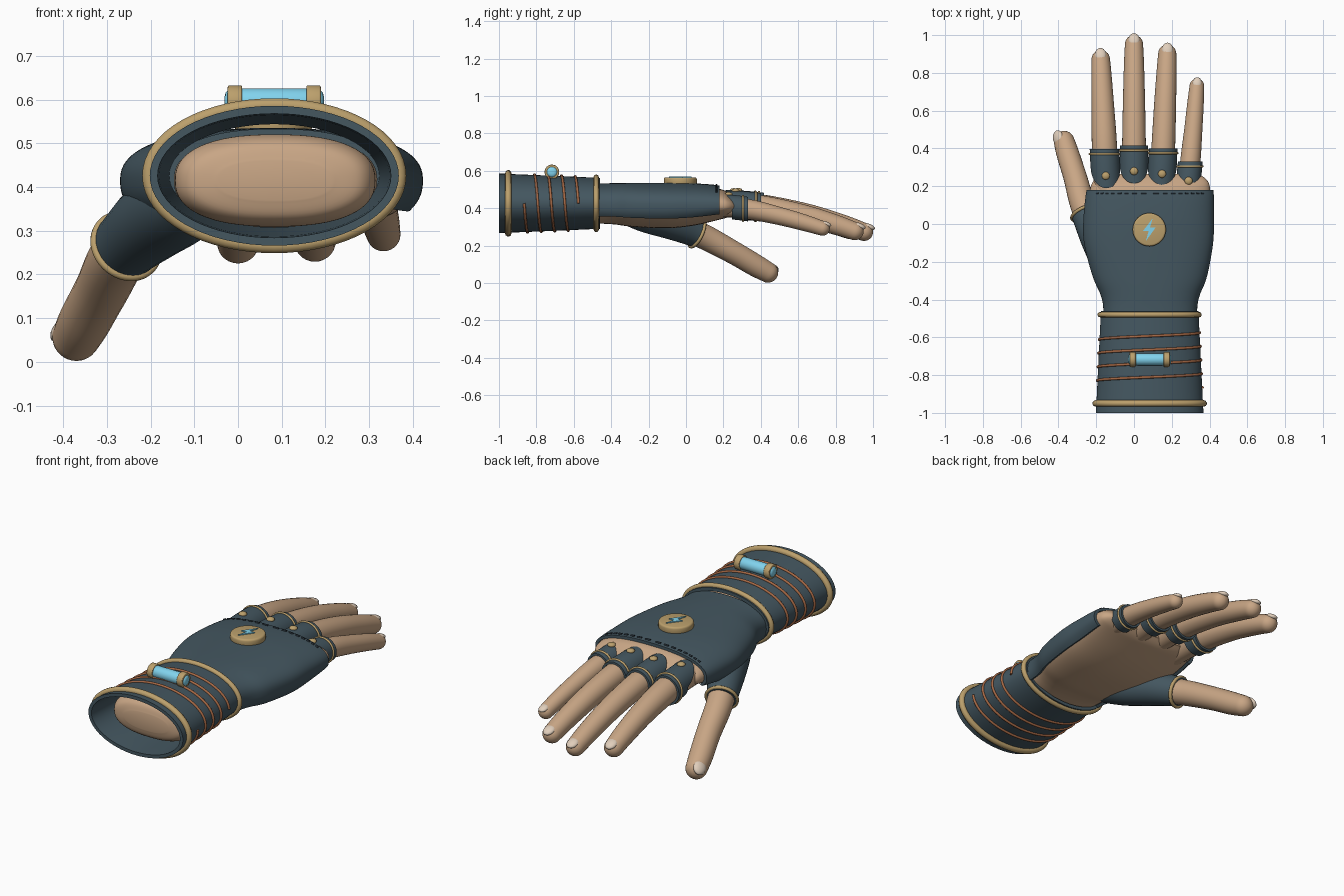
import bpy, bmesh, math
from mathutils import Vector, Matrix

if "Cube" in bpy.data.objects:
    bpy.data.objects.remove(bpy.data.objects["Cube"])
V = Vector

def material(name, c):
    m = bpy.data.materials.new(name)
    m.diffuse_color = (*c, 1)
    m.use_nodes = True
    m.node_tree.nodes["Principled BSDF"].inputs["Base Color"].default_value = m.diffuse_color
    return m

SKIN = material("skin", (.58, .38, .235))
CLOTH = material("slate_cloth", (.058, .095, .118))
BRASS = material("brass", (.50, .35, .15))
COPPER = material("copper", (.38, .14, .06))
GLASS = material("blue_glass", (.22, .65, .85))
NAIL = material("nail", (.75, .62, .50))
THREAD = material("thread", (.02, .03, .04))

def finish(name, bm, mat):
    bmesh.ops.recalc_face_normals(bm, faces=bm.faces)
    me = bpy.data.meshes.new(name)
    bm.to_mesh(me)
    bm.free()
    ob = bpy.data.objects.new(name, me)
    bpy.context.collection.objects.link(ob)
    me.materials.append(mat)
    return ob

def loft(name, rings, mat, loop=False):
    """Skin closed rings; cap the ends, or join last to first."""
    bm = bmesh.new()
    vs = [[bm.verts.new(p) for p in r] for r in rings]
    n = len(rings[0])
    for i in range(len(vs) if loop else len(vs) - 1):
        a, b = vs[i], vs[(i + 1) % len(vs)]
        for j in range(n):
            k = (j + 1) % n
            bm.faces.new((a[j], a[k], b[k], b[j]))
    if not loop:
        bm.faces.new(vs[0])
        bm.faces.new(vs[-1])
    return finish(name, bm, mat)

def smooth(rows, k=6):
    """Catmull-Rom interpolation of tuples."""
    out = []
    P = [rows[0]] + rows + [rows[-1]]
    for i in range(1, len(P) - 2):
        for s in range(k):
            t = s / k
            out.append(tuple(.5 * (2*b + (c-a)*t + (2*a-5*b+4*c-d)*t*t + (3*b-a-3*c+d)*t**3)
                             for a, b, c, d in zip(P[i-1], P[i], P[i+1], P[i+2])))
    return out + [rows[-1]]

def at(rows, y):
    """Linear lookup of a row by its first value."""
    for a, b in zip(rows, rows[1:]):
        if y <= b[0]:
            t = max(0, (y - a[0]) / (b[0] - a[0]))
            return tuple(p + (q - p) * t for p, q in zip(a, b))
    return rows[-1]

def section(row, angles, grow=0, n=2.4):
    y, cx, cz, a, bt, bb = row
    f = lambda v: math.copysign(abs(v) ** (2 / n), v)
    return [V((cx + (a + grow) * f(math.cos(t)), y,
               cz + ((bt if math.sin(t) > 0 else bb) + grow) * f(math.sin(t)))) for t in angles]

def span(a, b, n, end=True):
    return [math.radians(a + (b - a) * i / (n - 1 if end else n)) for i in range(n)]

FULL = span(0, 360, 64, False)

def tube(name, rows, mat, round_tip=True, grow=0):
    """Round limb along (y, x, z, r) rows. Returns tip centre and direction."""
    pts = [V((r[1], r[0], r[2])) for r in rows]
    rings = []
    def ring(c, T, r):
        S = T.cross(V((0, 0, 1))).normalized()
        U = S.cross(T)
        rings.append([c + r * (S * math.cos(t) + U * math.sin(t)) for t in span(0, 360, 28, False)])
    for i, p in enumerate(pts):
        T = (pts[min(i + 1, len(pts) - 1)] - pts[max(i - 1, 0)]).normalized()
        ring(p, T, rows[i][3] + grow)
    if round_tip:
        for i in range(1, 8):
            t = math.radians(12.3 * i)
            ring(pts[-1] + T * rows[-1][3] * math.sin(t), T, rows[-1][3] * math.cos(t))
    loft(name, rings, mat)
    return pts[-1], T

def wire(name, pts, r, mat, closed=True):
    cu = bpy.data.curves.new(name, 'CURVE')
    cu.dimensions = '3D'
    cu.bevel_depth, cu.bevel_resolution, cu.use_fill_caps = r, 3, True
    sp = cu.splines.new('POLY')
    sp.points.add(len(pts) - 1)
    for q, p in zip(sp.points, pts):
        q.co = (*p, 1)
    sp.use_cyclic_u = closed
    cu.materials.append(mat)
    ob = bpy.data.objects.new(name, cu)
    bpy.context.collection.objects.link(ob)

def ball(name, c, X, Y, Z, mat):
    bm = bmesh.new()
    M = Matrix((X, Y, Z)).transposed().to_4x4()
    bmesh.ops.create_uvsphere(bm, u_segments=20, v_segments=12, radius=1,
                              matrix=Matrix.Translation(c) @ M)
    finish(name, bm, mat)

def nail(name, tip, T, up, r):
    N = (up - T * up.dot(T)).normalized()
    ball(name, tip + N * r * .72 + T * r * .25, T.cross(N) * r * .62, T * r * .78, N * r * .33, NAIL)

def cyl(name, c, r, depth, mat, axis='Z', bevel=.006):
    bm = bmesh.new()
    R = Matrix.Rotation(math.pi / 2, 4, 'Y') if axis == 'X' else Matrix()
    bmesh.ops.create_cone(bm, cap_ends=True, segments=40, radius1=r, radius2=r, depth=depth,
                          matrix=Matrix.Translation(c) @ R)
    rim = [e for e in bm.edges if any(len(f.verts) > 4 for f in e.link_faces)]
    bmesh.ops.bevel(bm, geom=rim, offset=bevel, segments=3, affect='EDGES', profile=.5)
    finish(name, bm, mat)

# Palm and forearm: y, cx, cz, half width, height above, height below
HAND = smooth([(-.915, .085, .415, .13, .045, .045), (-.9, .085, .415, .195, .083, .083),
               (-.86, .085, .415, .225, .103, .103), (-.8, .085, .415, .229, .105, .105),
               (-.65, .085, .415, .229, .102, .102), (-.46, .086, .415, .230, .100, .098),
               (-.38, .086, .415, .243, .101, .102), (-.28, .084, .415, .284, .102, .115),
               (-.1, .077, .415, .324, .102, .122), (.04, .078, .415, .327, .100, .108),
               (.18, .085, .415, .318, .088, .076), (.23, .088, .413, .300, .064, .058),
               (.265, .09, .41, .255, .03, .03)])
loft("hand", [section(r, FULL) for r in HAND], SKIN)

# Fingerless glove shell, open over the palm
arc = span(-26, 206, 60)
loft("glove_back", [section(at(HAND, y), arc, .018) + section(at(HAND, y), arc[::-1], .002)
                    for y in [-.47 + .65 * i / 32 for i in range(33)]], CLOTH)
for i in range(16):
    a = 38 + 104 * i / 15
    wire("edge_stitch", section(at(HAND, .163), span(a - 1.9, a + 1.9, 3), .019), .005, THREAD, False)

# Fingers: path (y, x, z, r), ring position, tab start, rivet position
FINGERS = {
    "index": ([(.1, -.14, .415, .066), (.3, -.152, .415, .066), (.45, -.158, .40, .066),
               (.62, -.165, .365, .060), (.78, -.172, .318, .054), (.872, -.176, .285, .049)], .37, .19, .255),
    "middle": ([(.1, 0, .42, .066), (.3, 0, .418, .064), (.47, 0, .40, .062),
                (.67, 0, .36, .058), (.85, 0, .308, .053), (.952, 0, .273, .048)], .39, .215, .28),
    "ring": ([(.1, .14, .415, .066), (.3, .15, .415, .064), (.45, .157, .398, .062),
              (.64, .165, .358, .058), (.8, .172, .312, .053), (.902, .176, .277, .048)], .375, .20, .265),
    "little": ([(.08, .275, .41, .054), (.22, .288, .408, .054), (.36, .301, .390, .053),
                (.5, .314, .358, .048), (.63, .325, .323, .044), (.73, .333, .292, .039)], .305, .175, .228),
}
for name, (path, yr, yt, yv) in FINGERS.items():
    rows = smooth(path)
    tip, T = tube(name + "_finger", rows, SKIN)
    nail(name + "_nail", tip, T, V((0, 0, 1)), path[-1][3])
    def around(y, t, g):
        _, x, z, r = at(rows, y)
        return V((x + (r + g) * math.sin(t), y, z + (r + g) * math.cos(t)))
    # sleeve with a rounded tab reaching back over the knuckle
    end, start, A = yr + .026, yr - .06, span(0, 360, 40, False)
    back = lambda t: start - (start - yt) * max(0, math.cos(t)) ** .8
    prof = [[around(back(t) + (end - back(t)) * i / 8, t, .012) for t in A] for i in range(9)]
    prof += [[around(back(t) + (end - back(t)) * i / 8, t, .001) for t in A] for i in range(8, -1, -1)]
    loft(name + "_sleeve", prof, CLOTH, True)
    wire(name + "_sleeve_band", [around(yr, t, .013) for t in A], .006, BRASS)
    ball(name + "_rivet", around(yv, 0, .013), V((.021, 0, 0)), V((0, .021, 0)), V((0, 0, .012)), BRASS)

# Thumb with its sleeve
thumb = smooth([(-.2, -.12, .37, .07), (.06, -.255, .265, .068), (.25, -.312, .165, .062),
                (.37, -.35, .095, .060), (.438, -.370, .057, .055)])
tip, T = tube("thumb", thumb, SKIN)
nail("thumb_nail", tip, T, V((-.7, .2, .6)), .055)
tube("thumb_sleeve", smooth([(-.34, -.08, .39, .07), (-.22, -.125, .365, .093), (-.08, -.19, .325, .092),
                             (.03, -.243, .279, .080), (.065, -.258, .262, .077)]), CLOTH, False)
T = V((-.055, .13, -.062)).normalized()
S = T.cross(V((0, 0, 1))).normalized()
U = S.cross(T)
wire("thumb_sleeve_band", [V((-.256, .058, .265)) + .078 * (S * math.cos(t) + U * math.sin(t)) for t in FULL],
     .009, BRASS)

# Forearm cuff, hollow
CUFF = [(-1, .285, .160), (-.95, .282, .157), (-.7, .270, .147), (-.46, .258, .136)]
def oval(y, g=0, angles=FULL):
    _, a, b = at(CUFF, y)
    return [V((.083 + (a + g) * math.cos(t), y, .426 + (b + g) * math.sin(t))) for t in angles]
ys = [-1 + .54 * i / 10 for i in range(11)]
loft("cuff", [oval(y) for y in ys] + [oval(y, -.018) for y in ys[::-1]], CLOTH, True)
wire("cuff_front_band", oval(-.95, .004), .017, BRASS)
wire("cuff_wrist_band", oval(-.48, .003), .014, BRASS)

# Copper coil of four turns
coil = []
for i in range(4 * 64 + 1):
    coil += oval(-.575 - .29 * i / 256, .002, [math.tau * i / 64])
wire("copper_coil", coil, .007, COPPER, False)

# Glass vial with two brass clamps
G = V((.083, -.717, .594))
cyl("vial_glass", G, .032, .228, GLASS, 'X', .02)
for s in (-1, 1):
    cyl("vial_clamp", G + V((s * .09, 0, 0)), .039, .033, BRASS, 'X', .004)

# Round emblem with a bolt
cyl("emblem_disc", V((.081, -.03, .545)), .088, .04, BRASS, 'Z', .01)
bolt = [(.018, .06), (-.034, -.008), (-.004, -.008), (-.018, -.06), (.034, .012), (.004, .012)]
loft("emblem_bolt", [[V((.081 + x, -.03 + y, z)) for x, y in bolt] for z in (.56, .570)], GLASS)

# Curves to meshes, smooth shading
bpy.ops.object.select_all(action='SELECT')
bpy.context.view_layer.objects.active = bpy.data.objects["copper_coil"]
bpy.ops.object.convert(target='MESH')
bpy.ops.object.select_all(action='SELECT')
bpy.ops.object.shade_smooth_by_angle(angle=math.radians(40))
